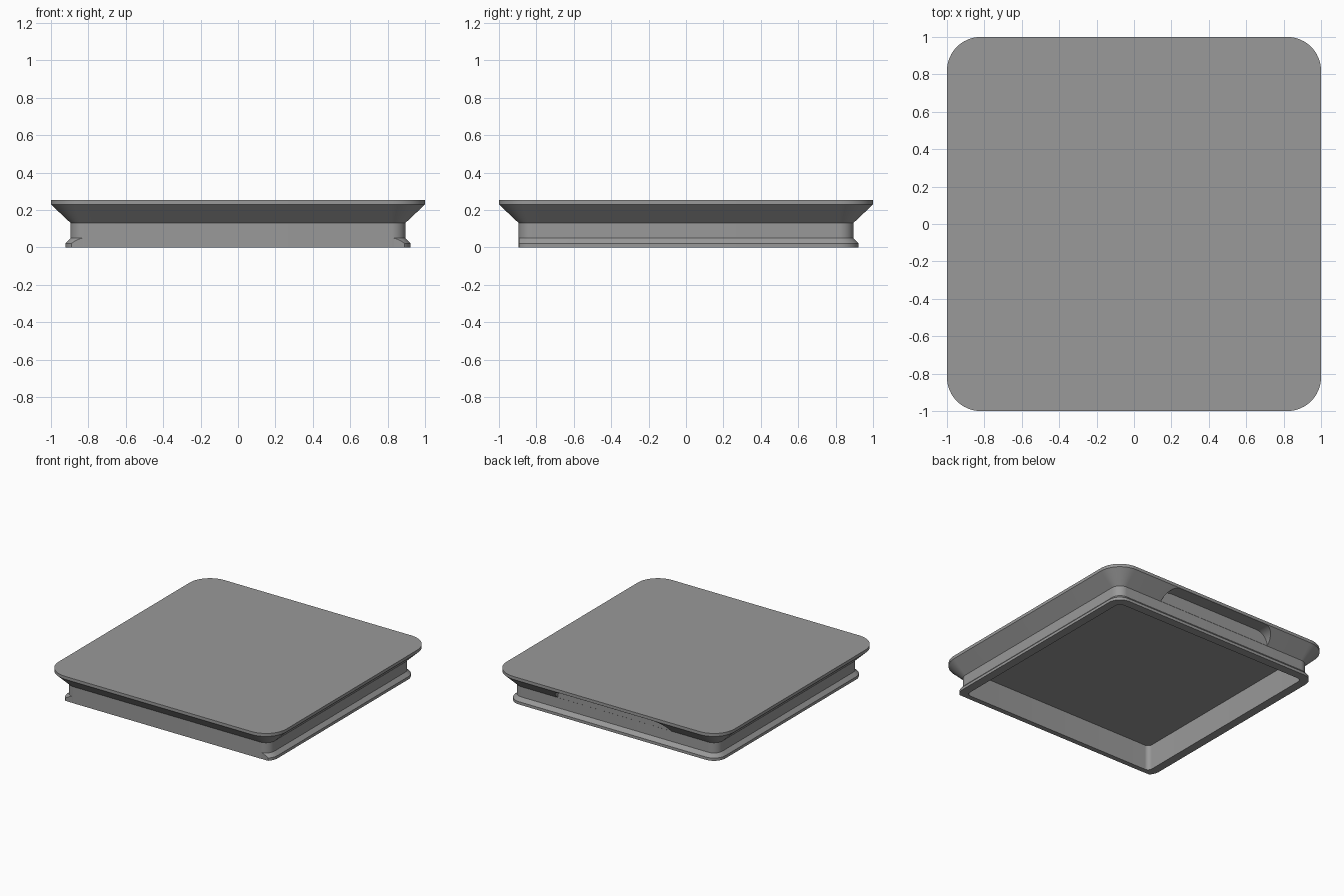
import bpy, bmesh, math
from mathutils import Vector

if "Cube" in bpy.data.objects:
    bpy.data.objects.remove(bpy.data.objects["Cube"])

WALL = 0.895   # half width of the plug wall
SEG = 12       # segments per rounded corner

grey = bpy.data.materials.new("grey")
grey.diffuse_color = (0.32, 0.32, 0.32, 1)
grey.use_nodes = True
grey.node_tree.nodes["Principled BSDF"].inputs["Base Color"].default_value = grey.diffuse_color


def ring(bm, z, half, radius):
    """Rounded square loop of vertices."""
    verts = []
    for q in range(4):
        sx, sy = [(1, 1), (-1, 1), (-1, -1), (1, -1)][q]
        for i in range(SEG + 1):
            a = math.pi / 2 * (q + i / SEG)
            verts.append(bm.verts.new((sx * (half - radius) + radius * math.cos(a),
                                       sy * (half - radius) + radius * math.sin(a), z)))
    return verts


def loft(bm, rings, closed=False):
    pairs = list(zip(rings, rings[1:] + rings[:1])) if closed else list(zip(rings, rings[1:]))
    for a, b in pairs:
        n = len(a)
        for i in range(n):
            j = (i + 1) % n
            bm.faces.new((a[i], a[j], b[j], b[i]))


def finish(bm, name):
    bmesh.ops.recalc_face_normals(bm, faces=bm.faces[:])
    mesh = bpy.data.meshes.new(name)
    bm.to_mesh(mesh)
    bm.free()
    mesh.materials.append(grey)
    ob = bpy.data.objects.new(name, mesh)
    bpy.context.collection.objects.link(ob)
    return ob


def activate(ob):
    bpy.ops.object.select_all(action='DESELECT')
    ob.select_set(True)
    bpy.context.view_layer.objects.active = ob


# Lid: flat top, flared rim, straight wall and hollow underside
bm = bmesh.new()
profile = [(0.254, 1, 0.18), (0.23, 1, 0.18), (0.131, WALL, 0.075),
           (0, WALL, 0.075), (0, 0.855, 0.035), (0.2, 0.855, 0.035)]
rings = [ring(bm, *p) for p in profile]
loft(bm, rings)
bm.faces.new(rings[0])
bm.faces.new(rings[-1])
lid = finish(bm, "lid")

# Finger grip cutter: slot with rounded upper ends under the back rim
bm = bmesh.new()
outline = [(-0.5, 0.1), (0.5, 0.1)]
for cx, start in ((0.4, 0), (-0.4, 90)):
    for i in range(9):
        a = math.radians(start + 90 * i / 8)
        outline.append((cx + 0.1 * math.cos(a), 0.129 + 0.1 * math.sin(a)))
face = bm.faces.new([bm.verts.new((x, WALL + 0.001, z)) for x, z in outline])
ext = bmesh.ops.extrude_face_region(bm, geom=[face])
bmesh.ops.translate(bm, vec=(0, 0.2, 0),
                    verts=[v for v in ext["geom"] if isinstance(v, bmesh.types.BMVert)])
cutter = finish(bm, "grip_cutter")
cutter.hide_render = True

mod = lid.modifiers.new("finger_grip", 'BOOLEAN')
mod.operation = 'DIFFERENCE'
mod.solver = 'EXACT'
mod.object = cutter
activate(lid)
bpy.ops.object.modifier_apply(modifier=mod.name)
bpy.data.objects.remove(cutter)

# Snap lip: bevelled ridge on the sides and back, trimmed flush at the front
bm = bmesh.new()
loft(bm, [ring(bm, *p) for p in [(0.05, WALL, 0.075), (0.022, 0.922, 0.102),
                                 (0, 0.922, 0.102), (0, 0.875, 0.055),
                                 (0.05, 0.875, 0.055)]], closed=True)
bmesh.ops.bisect_plane(bm, geom=bm.verts[:] + bm.edges[:] + bm.faces[:],
                       plane_co=Vector((0, -WALL + 0.001, 0)),
                       plane_no=Vector((0, 1, 0)), clear_inner=True)
bmesh.ops.holes_fill(bm, edges=[e for e in bm.edges if e.is_boundary], sides=0)
lip = finish(bm, "snap_lip")

for ob in (lid, lip):
    activate(ob)
    bpy.ops.object.shade_smooth_by_angle(angle=math.radians(25))
